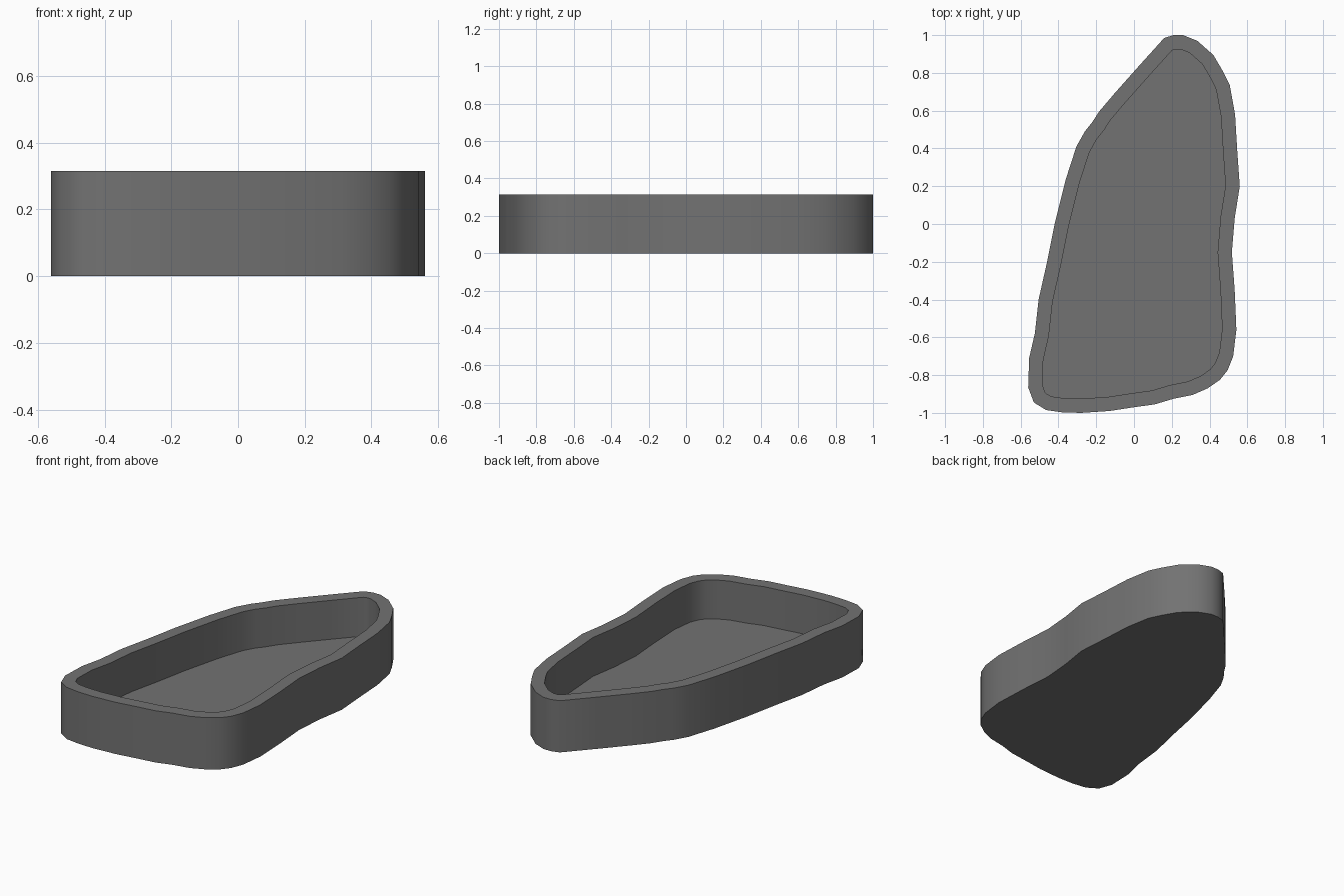
import bpy, bmesh, math
from mathutils import Vector

if "Cube" in bpy.data.objects:
    bpy.data.objects.remove(bpy.data.objects["Cube"])

HEIGHT, WALL, FLOOR = 0.315, 0.075, 0.078

# Outer outline, clockwise from the tip
OUTLINE = [
    (0.16, 0.985), (0.21, 1.0), (0.26, 1.0), (0.335, 0.97), (0.42, 0.895),
    (0.47, 0.81), (0.507, 0.735), (0.535, 0.58), (0.547, 0.38), (0.56, 0.20),
    (0.533, 0.03), (0.518, -0.15), (0.533, -0.35), (0.542, -0.56), (0.525, -0.70),
    (0.495, -0.775), (0.455, -0.825), (0.39, -0.87), (0.31, -0.905), (0.21, -0.925),
    (0.11, -0.955), (0.0, -0.97), (-0.13, -0.99), (-0.28, -1.0), (-0.38, -0.997),
    (-0.465, -0.985), (-0.53, -0.945), (-0.56, -0.865), (-0.555, -0.71), (-0.525, -0.58),
    (-0.505, -0.40), (-0.46, -0.20), (-0.42, 0.0), (-0.36, 0.24), (-0.305, 0.41),
    (-0.26, 0.49), (-0.22, 0.54), (-0.185, 0.595), (-0.10, 0.695), (0.02, 0.83)]


def inset(points, d):
    """Mitred inward offset of a clockwise outline."""
    pts = [Vector(p) for p in points]
    out = []
    for i, p in enumerate(pts):
        a = (p - pts[i - 1]).normalized()
        b = (pts[(i + 1) % len(pts)] - p).normalized()
        na, nb = Vector((a.y, -a.x)), Vector((b.y, -b.x))
        out.append(p + (na + nb) * d / (1 + na.dot(nb)))
    return out


bm = bmesh.new()


def ring(points, z):
    return [bm.verts.new((p[0], p[1], z)) for p in points]


# Shell: underside, outer wall, rim, inner wall, floor
inner = inset(OUTLINE, WALL)
rings = [ring(OUTLINE, 0), ring(OUTLINE, HEIGHT), ring(inner, HEIGHT), ring(inner, FLOOR)]
n = len(OUTLINE)
for lo, hi in zip(rings, rings[1:]):
    for i in range(n):
        j = (i + 1) % n
        bm.faces.new((lo[i], hi[i], hi[j], lo[j]))
bm.faces.new(rings[0])
bm.faces.new(rings[-1][::-1])
bmesh.ops.recalc_face_normals(bm, faces=bm.faces)

mesh = bpy.data.meshes.new("tray")
bm.to_mesh(mesh)
bm.free()
tray = bpy.data.objects.new("tray", mesh)
bpy.context.collection.objects.link(tray)

# Dark grey finish
dark = bpy.data.materials.new("dark_grey")
dark.diffuse_color = (0.17, 0.17, 0.17, 1)
dark.use_nodes = True
dark.node_tree.nodes["Principled BSDF"].inputs["Base Color"].default_value = dark.diffuse_color
mesh.materials.append(dark)

# Smooth walls, sharp rims
bpy.context.view_layer.objects.active = tray
tray.select_set(True)
bpy.ops.object.shade_smooth_by_angle(angle=math.radians(40))
